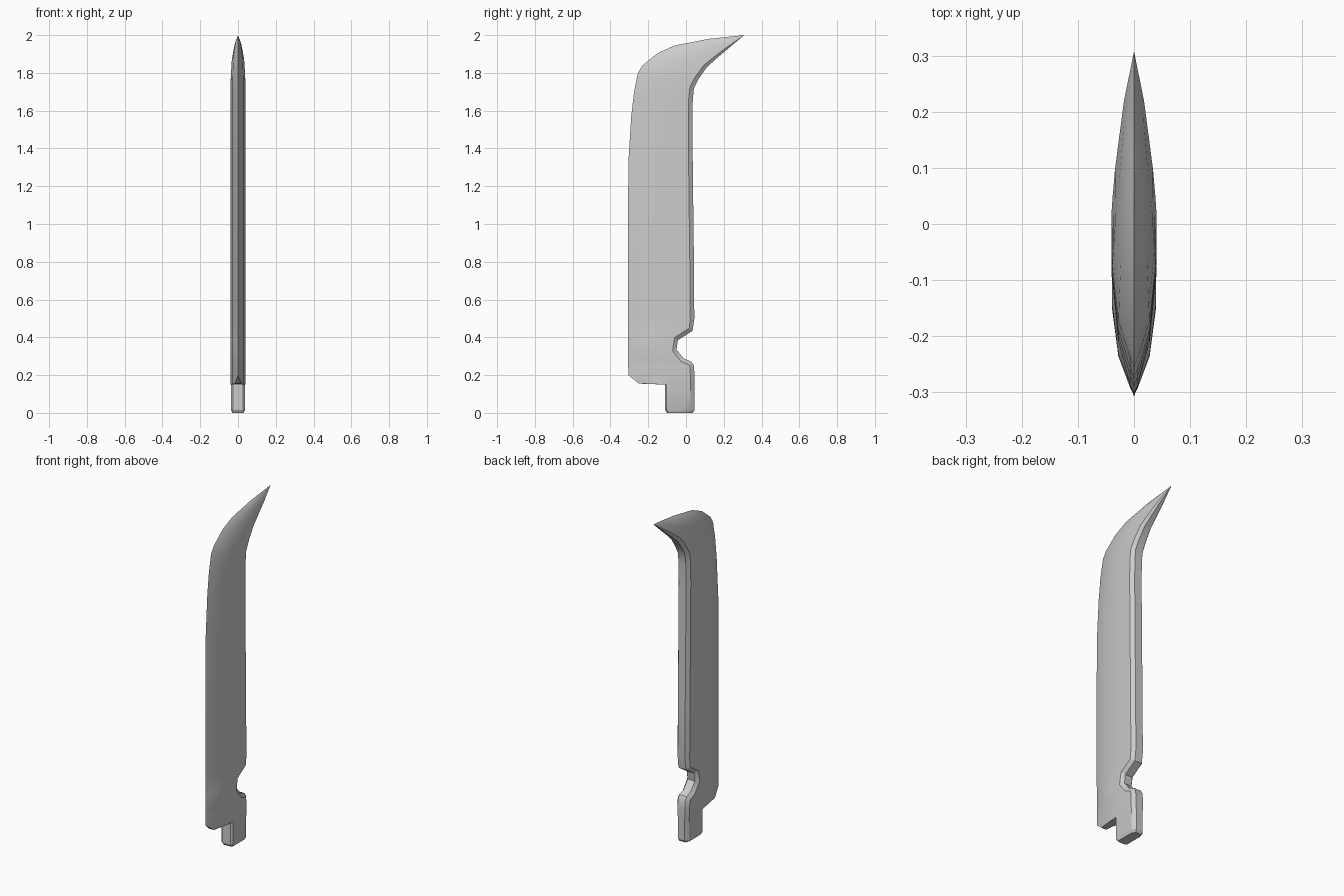
import bpy, bmesh, math
from mathutils import Vector

cube = bpy.data.objects.get("Cube")
if cube:
    bpy.data.objects.remove(cube)

steel = bpy.data.materials.new("grey_steel")
steel.use_nodes = True
steel.diffuse_color = (0.6, 0.6, 0.6, 1)
steel.node_tree.nodes["Principled BSDF"].inputs["Base Color"].default_value = (0.6, 0.6, 0.6, 1)

# Rows: front y, front z, back y, back z, half thickness, front edge bluntness
T = 0.04
rows = [
    # square tang
    (-0.10, 0.0, 0.035, 0.0, 0.03, 0.75),
    (-0.11, 0.015, 0.045, 0.015, 0.037, 0.75),
    (-0.11, 0.15, 0.045, 0.14, 0.037, 0.75),
    # heel of the blade
    (-0.25, 0.155, 0.045, 0.16, T, 0.4),
    (-0.305, 0.20, 0.045, 0.20, T, 0),
    # thumb notch
    (-0.306, 0.25, 0.042, 0.25, T, 0),
    (-0.306, 0.28, 0.028, 0.272, T, 0),
    (-0.306, 0.30, -0.012, 0.288, T, 0),
    (-0.306, 0.34, -0.05, 0.335, T, 0),
    (-0.306, 0.38, -0.043, 0.385, T, 0),
    (-0.306, 0.43, 0.035, 0.435, T, 0),
    # long straight blade
    (-0.307, 0.50, 0.044, 0.50, T, 0),
    (-0.308, 0.80, 0.042, 0.80, T, 0),
    (-0.305, 1.33, 0.036, 1.30, T, 0),
    (-0.29, 1.57, 0.034, 1.55, T, 0),
    (-0.275, 1.70, 0.036, 1.66, T, 0),
    # hooked tip
    (-0.255, 1.80, 0.042, 1.72, T, 0),
    (-0.23, 1.84, 0.068, 1.77, 0.038, 0),
    (-0.15, 1.905, 0.11, 1.83, 0.034, 0),
    (-0.06, 1.945, 0.16, 1.875, 0.027, 0),
    (0.12, 1.98, 0.225, 1.93, 0.018, 0),
    (0.308, 2.0, 0.308, 2.0, 0, 0),
]


def half_section(i):
    """Points from cutting edge to spine, as (half width, y, z)."""
    fy, fz, by, bz, t, blunt = rows[i]
    front, back = Vector((fy, fz)), Vector((by, bz))
    before, after = rows[max(i - 1, 0)], rows[min(i + 1, len(rows) - 1)]
    run = Vector((after[2] - before[2], after[3] - before[3])).normalized()
    shoulder = back + Vector((-run.y, run.x)) * 0.022 * t / T
    if i == 0:
        shoulder = back + Vector((-0.022, 0))
    pts = [(blunt * t, front)]
    for frac, width in ((0.06, max(0.17, blunt + 0.25 * (blunt > 0.5))),
                        (0.3, 0.7), (0.65, 0.97)):
        w = 1 if blunt > 0.5 else max(width, blunt)
        pts.append((w * t, front.lerp(shoulder, frac)))
    pts += [(t, shoulder), (0.6 * t, back)]
    return [(w, p.x, p.y) for w, p in pts]


# Loft the mirrored sections into one closed blade
bm = bmesh.new()
rings = []
for i in range(len(rows)):
    half = half_section(i)
    ring = half + [(-x, y, z) for x, y, z in reversed(half)]
    rings.append([bm.verts.new(p) for p in ring])
count = len(rings[0])
for low, high in zip(rings, rings[1:]):
    for j in range(count):
        k = (j + 1) % count
        bm.faces.new((low[j], low[k], high[k], high[j]))
bm.faces.new(list(reversed(rings[0])))
bmesh.ops.remove_doubles(bm, verts=bm.verts[:], dist=0.0001)
bmesh.ops.recalc_face_normals(bm, faces=bm.faces[:])

mesh = bpy.data.meshes.new("blade")
bm.to_mesh(mesh)
bm.free()
mesh.materials.append(steel)
blade = bpy.data.objects.new("blade", mesh)
bpy.context.collection.objects.link(blade)
bpy.ops.object.select_all(action="DESELECT")
blade.select_set(True)
bpy.context.view_layer.objects.active = blade
bpy.ops.object.shade_smooth_by_angle(angle=math.radians(30))
